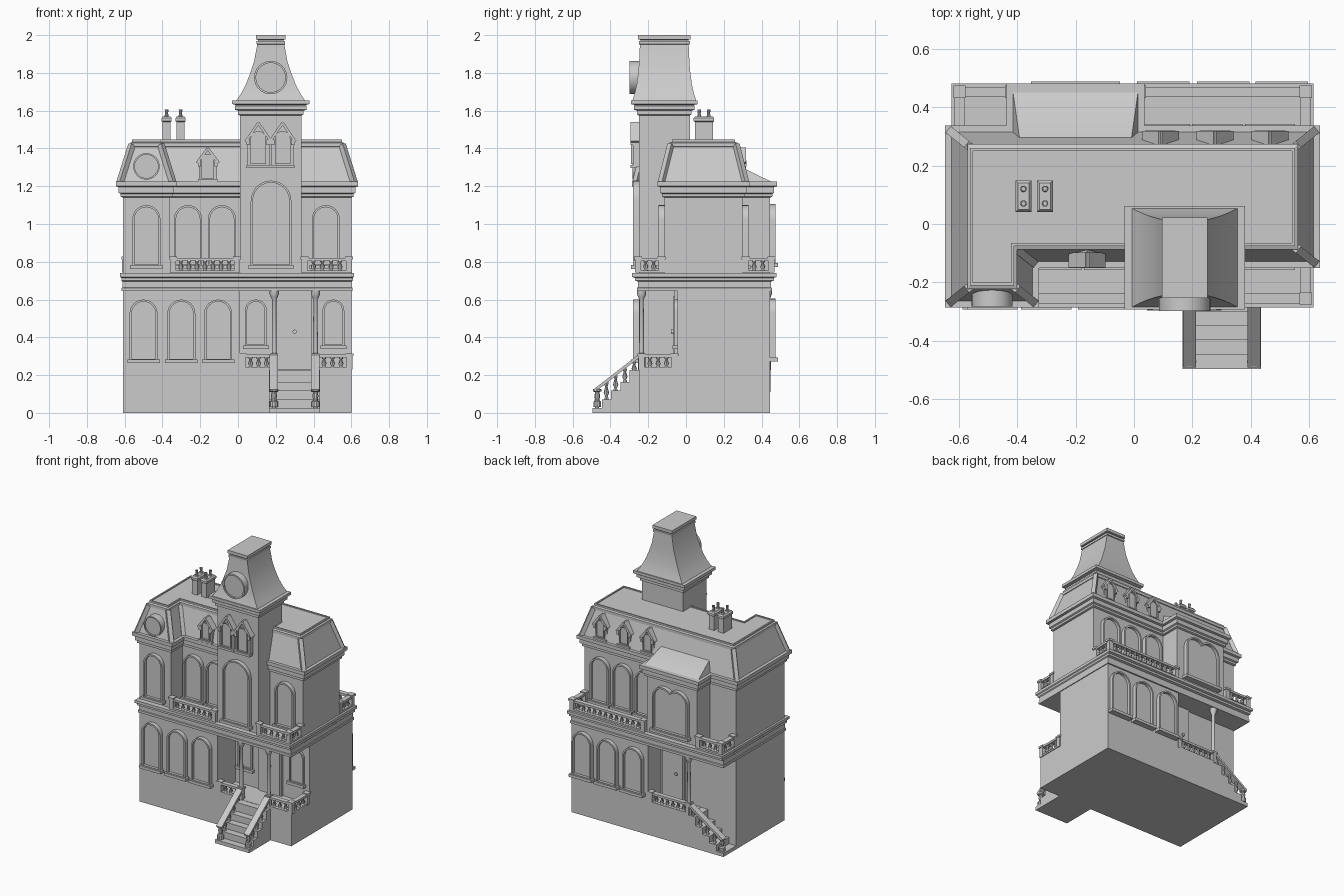
import bpy, bmesh
from math import pi, sin, cos, acos
from mathutils import Vector

if "Cube" in bpy.data.objects:
    bpy.data.objects.remove(bpy.data.objects["Cube"])


def make(name, verts, faces):
    me = bpy.data.meshes.new(name)
    me.from_pydata([tuple(v) for v in verts], [], faces)
    bm = bmesh.new()
    bm.from_mesh(me)
    bmesh.ops.recalc_face_normals(bm, faces=bm.faces)
    bm.to_mesh(me)
    bm.free()
    ob = bpy.data.objects.new(name, me)
    bpy.context.collection.objects.link(ob)
    return ob


def skin(name, loops):
    """Closed solid through a list of equal-length loops, capped at both ends."""
    n = len(loops[0])
    faces = [list(range(n)), [(len(loops) - 1) * n + i for i in range(n)]]
    for k in range(len(loops) - 1):
        for i in range(n):
            j = (i + 1) % n
            faces.append([k * n + i, k * n + j, (k + 1) * n + j, (k + 1) * n + i])
    return make(name, [v for l in loops for v in l], faces)


def rect(x0, x1, y0, y1):
    return [(x0, y0), (x1, y0), (x1, y1), (x0, y1)]


def grow(poly, ox, oy, z):
    """Offset a right-angled anticlockwise footprint and lift it to z."""
    out = []
    for i, (x, y) in enumerate(poly):
        for a, b in ((poly[i - 1], poly[i]), (poly[i], poly[(i + 1) % len(poly)])):
            if abs(b[0] - a[0]) > 1e-6:
                y += oy * (-1 if b[0] > a[0] else 1)
            else:
                x += ox * (1 if b[1] > a[1] else -1)
        out.append((x, y, z))
    return out


def loft(name, poly, layers):
    return skin(name, [grow(poly, *l) for l in layers])


def box(name, x0, x1, y0, y1, z0, z1):
    x0, x1 = sorted((x0, x1))
    y0, y1 = sorted((y0, y1))
    return loft(name, rect(x0, x1, y0, y1), [(0, 0, z0), (0, 0, z1)])


def bar(name, p, q, w, h):
    p, q = Vector(p), Vector(q)
    rot = (q - p).to_track_quat('Y', 'Z')
    sec = [(-w / 2, -h / 2), (w / 2, -h / 2), (w / 2, h / 2), (-w / 2, h / 2)]
    return skin(name, [[c + rot @ Vector((a, 0, b)) for a, b in sec] for c in (p, q)])


def lathe(name, prof, x, y, z, n=10):
    return skin(name, [[(x + r * cos(2 * pi * i / n), y + r * sin(2 * pi * i / n), z + h)
                        for i in range(n)] for r, h in prof])


def arch(cx, z0, w, h, t=0, lobes=1):
    """Arch outline inset by t; two lobes give a twin-headed opening."""
    r = w / 2 if lobes == 1 else w * 0.3
    off, zs = w / 2 - r, z0 + h - r
    a = acos(off / (r - t)) if lobes == 2 else 0
    pts = [(cx + w / 2 - t, z0 + t)]
    n = 12
    spans = [(1, 0, pi - a), (-1, a, pi)] if lobes == 2 else [(0, 0, pi)]
    for s, a0, a1 in spans:
        for i in range(n + 1):
            g = a0 + (a1 - a0) * i / n
            pts.append((cx + s * off + (r - t) * cos(g), zs + (r - t) * sin(g)))
    return pts + [(cx - w / 2 + t, z0 + t)]


def window(name, cx, z0, w, h, wall, s, lobes=1, sill=True, d=0.03, t=0.011):
    o, i = arch(cx, z0, w, h, 0, lobes), arch(cx, z0, w, h, t, lobes)
    skin(name, [[(x, wall + s * y, z) for x, z in l]
                for l, y in ((o, -0.01), (o, d), (i, d), (i, d * 0.35))])
    if sill:
        box(name + "_sill", cx - w / 2 - 0.012, cx + w / 2 + 0.012, wall, wall + s * (d + 0.012), z0 - 0.012, z0 + 0.008)


def dormer(name, cx, z0, w, h, face, inner, s):
    e, k = z0 + h * 0.62, z0 + h
    pts = [(cx - w / 2, z0), (cx + w / 2, z0), (cx + w / 2, e), (cx, k - 0.01), (cx - w / 2, e)]
    skin(name + "_body", [[(x, y, z) for x, z in pts] for y in (inner, face)])
    window(name + "_window", cx, z0 + 0.012, w * 0.72, h * 0.76, face, s, sill=False, d=0.012, t=0.007)
    box(name + "_sill", cx - w * 0.55, cx + w * 0.55, face - s * 0.02, face + s * 0.015, z0 - 0.008, z0 + 0.008)
    y = face - s * 0.012
    for m in (-1, 1):
        bar(name + "_gable", (cx + m * (w / 2 + 0.01), y, e - 0.012), (cx, y, k), 0.05, 0.014)
        box(name + "_bracket", cx + m * w * 0.38, cx + m * w * 0.55, face, face + s * 0.014, e - 0.03, e)


def disc(name, cx, cz, r, y0, y1):
    ring = lambda q, y: [(cx + q * cos(2 * pi * i / 32), y, cz + q * sin(2 * pi * i / 32)) for i in range(32)]
    skin(name, [ring(r, y0), ring(r, y1), ring(r * .88, y1), ring(r * .88, y1 + .008)])


# shared spindle profile, height 1
spindle = lathe("baluster", [(.011, 0), (.011, .1), (.006, .14), (.014, .38), (.006, .75), (.011, .88), (.011, 1)], 0, 0, 0, 8)
spindle.hide_render = True
spindle_mesh = spindle.data
bpy.data.objects.remove(spindle)


def baluster(x, y, z, h):
    ob = bpy.data.objects.new("baluster", spindle_mesh)
    ob.location, ob.scale = (x, y, z), (1, 1, h)
    bpy.context.collection.objects.link(ob)


def post(x, y, z, h, r=0.016):
    box("railing_post", x - r, x + r, y - r, y + r, z, z + h)
    box("railing_post_cap", x - r - .005, x + r + .005, y - r - .005, y + r + .005, z + h - .014, z + h)


def railing(path, z, h=0.085):
    for p, q in zip(path, path[1:]):
        p, q = Vector(p), Vector(q)
        bar("railing_top", (*p, z + h - .014), (*q, z + h - .014), .034, .016)
        bar("railing_bottom", (*p, z + .006), (*q, z + .006), .03, .012)
        n = max(2, round((q - p).length / 0.043))
        for i in range(1, n):
            c = p.lerp(q, i / n)
            baluster(c.x, c.y, z + .01, h - .03)
    for p in path:
        post(*p, z, h)


def stairs(name, P, run, rise, a0, a1, rails, n=5):
    """P maps (along, across) to (x, y); treads fall from the porch floor."""
    for i in range(n):
        (x0, y0), (x1, y1) = P(-.01, a0), P(run * (i + 1) / n, a1)
        box(name + "_step", x0, x1, y0, y1, 0, rise * (n - i) / n - (.02 if i else 0.002))
    for a in rails:
        bar(name + "_handrail", (*P(0, a), rise + .07), (*P(run - .01, a), .118), .045, .016)
        for i in range(n):
            u = run * (i + .5) / n
            z = rise * (n - i) / n - .02
            baluster(*P(u, a), z, rise + .06 - (rise - .048) * u / run - z)
        lathe(name + "_newel", [(.022, 0), (.022, .03), (.012, .035), (.016, .06), (.012, .08), (.024, .085), (.024, .095), (.005, .1)],
              *P(run - .025, a), .03)


# ground storey, with recessed front porch and back corner porch
loft("base", [(-.61, -.25), (.6, -.25), (.6, .445), (-.33, .445), (-.33, .3), (-.61, .3)], [(0, 0, 0), (0, 0, .23)])
loft("ground_storey", [(-.61, -.25), (.01, -.25), (.01, -.045), (.6, -.045), (.6, .445), (-.01, .445), (-.01, .3), (-.61, .3)],
     [(0, 0, .225), (0, 0, .66)])
loft("lower_cornice", rect(-.61, .6, -.25, .445),
     [(0, 0, .645), (.006, .01, .645), (.006, .01, .662), (.002, .004, .664), (.002, .004, .695), (.008, .02, .70),
      (.008, .02, .715), (.014, .035, .72), (.014, .035, .74), (0, 0, .74)])

# upper storey, back bay and tower shaft
upper = [(-.61, -.25), (-.36, -.25), (-.36, -.115), (.6, -.115), (.6, .3), (-.61, .3)]
bay, tower = rect(-.4, 0, .25, .445), rect(.01, .337, -.25, .02)
eaves = [(0, 0, 1.14), (.012, .012, 1.145), (.012, .012, 1.16), (.022, .022, 1.165), (.022, .022, 1.195),
         (.036, .036, 1.2), (.036, .036, 1.225), (0, 0, 1.225)]
for nm, fp in (("upper_storey", upper), ("bay", bay)):
    loft(nm, fp, [(0, 0, .73), (0, 0, 1.16)])
    loft(nm + "_cornice", fp, eaves)
loft("tower", tower, [(0, 0, .73), (0, 0, 1.62)])

# mansard roof with hip strips and top trim
lo, hi = (.015, .015, 1.22), (-.048, -.035, 1.42)
loft("mansard_roof", upper, [lo, hi])
for p, q in zip(grow(upper, *lo), grow(upper, *hi)):
    bar("hip_strip", p, q, .028, .028)
loft("roof_trim", upper, [(-.05, -.037, 1.405), (-.04, -.027, 1.41), (-.04, -.027, 1.43), (-.05, -.04, 1.435),
                          (-.05, -.04, 1.447), (-.06, -.05, 1.447), (-.06, -.05, 1.44)])
skin("bay_roof", [[(-.415, .25, 1.22), (.015, .25, 1.22), (.015, .46, 1.22), (-.415, .46, 1.22)],
                  [(-.39, .25, 1.305), (-.01, .25, 1.305), (-.01, .285, 1.305), (-.39, .285, 1.305)]])

# tower cornice, flared roof and cap
loft("tower_cornice", tower, [(0, 0, 1.575), (.01, .01, 1.58), (.01, .01, 1.6), (.026, .026, 1.605), (.026, .026, 1.625),
                              (.02, .02, 1.63), (.042, .042, 1.635), (.042, .042, 1.655), (0, 0, 1.655)])
loft("tower_roof", tower, [(.02, .035, 1.65), (-.006, .022, 1.69), (-.032, .011, 1.74), (-.055, .003, 1.80),
                           (-.075, -.002, 1.86), (-.092, -.006, 1.95), (-.095, -.007, 1.97)])
loft("tower_cap", tower, [(-.095, -.007, 1.95), (-.088, 0, 1.952), (-.088, 0, 1.968), (-.096, -.008, 1.97),
                          (-.096, -.008, 1.975), (-.085, .003, 1.978), (-.085, .003, 2.0)])
disc("tower_round_window", .173, 1.775, .088, -.2, -.298)
disc("roof_round_window", -.485, 1.305, .07, -.2, -.282)

# arched windows
for x in (-.5, -.3, -.105):
    window("ground_window", x, .275, .148, .325, -.25, -1)
for x in (.095, .505):
    window("porch_window", x, .35, .115, .25, -.045, -1, d=.015)
for x in (.1, .305, .505):
    window("back_ground_window", x, .285, .155, .32, .445, 1)
for x, y in ((-.485, -.25), (-.265, -.115), (-.085, -.115), (.465, -.115)):
    window("upper_window", x, .775, .148, .325, y, -1)
for x in (.105, .285, .465):
    window("back_upper_window", x, .775, .148, .325, .3, 1)
window("tower_window", .175, .775, .215, .455, -.25, -1)
window("bay_window", -.2, .785, .28, .32, .445, 1, lobes=2)

# gabled dormers
dormer("front_dormer", -.16, 1.23, .095, .17, -.135, -.05, -1)
for x in (.09, .277, .465):
    dormer("back_dormer", x, 1.23, .095, .17, .305, .23, 1)
for x in (.108, .236):
    dormer("tower_dormer", x, 1.305, .115, .23, -.28, -.2, -1)

# chimneys with pots
for x in (-.378, -.304):
    loft("chimney", rect(x - .021, x + .021, .047, .143),
         [(0, 0, 1.43), (0, 0, 1.54), (.006, .006, 1.545), (.006, .006, 1.56), (-.002, -.002, 1.57)])
    for y in (.07, .12):
        lathe("chimney_pot", [(.012, 0), (.008, .02), (.01, .042), (.006, .042), (.006, .03)], x, y, 1.565)

# doors, knobs and porch columns
for nm, x0, x1, y, s, kx in (("front_door", .205, .39, -.045, -1, .3), ("back_door", -.21, -.03, .3, 1, -.15)):
    box(nm + "_frame", x0, x1, y, y + s * .015, .225, .645)
    box(nm, x0 + .015, x1 - .015, y, y + s * .02, .225, .62)
    box(nm + "_knob_stem", kx - .004, kx + .004, y, y + s * .03, .426, .434)
    disc(nm + "_knob", kx, .43, .011, y + s * .035, y + s * .025)
for x, y in ((.192, -.235), (.41, -.235), (-.325, .43)):
    lathe("porch_column", [(.02, 0), (.02, .08), (.013, .09), (.011, .37), (.018, .385), (.024, .4), (.024, .42)], x, y, .228, 12)

# railings on porches and balconies
railing([(.025, -.235), (.192, -.235)], .23)
railing([(.41, -.235), (.59, -.235), (.59, -.06)], .23)
railing([(-.025, .43), (-.325, .43)], .23)
railing([(-.345, -.255), (-.005, -.255)], .742)
railing([(.352, -.255), (.587, -.255), (.587, -.13)], .742)
railing([(.02, .452), (.587, .452), (.587, .315)], .742)
railing([(-.42, .452), (-.597, .452), (-.597, .315)], .742)

# front steps and back steps
stairs("front_stairs", lambda u, a: (a, -.25 - u), .245, .23, .165, .435, (.19, .41))
stairs("back_stairs", lambda u, a: (-.33 - u, a), .28, .23, .295, .445, (.425,))

bpy.ops.object.select_all(action='SELECT')
bpy.context.view_layer.objects.active = bpy.context.collection.objects[0]
bpy.ops.object.shade_smooth_by_angle()
